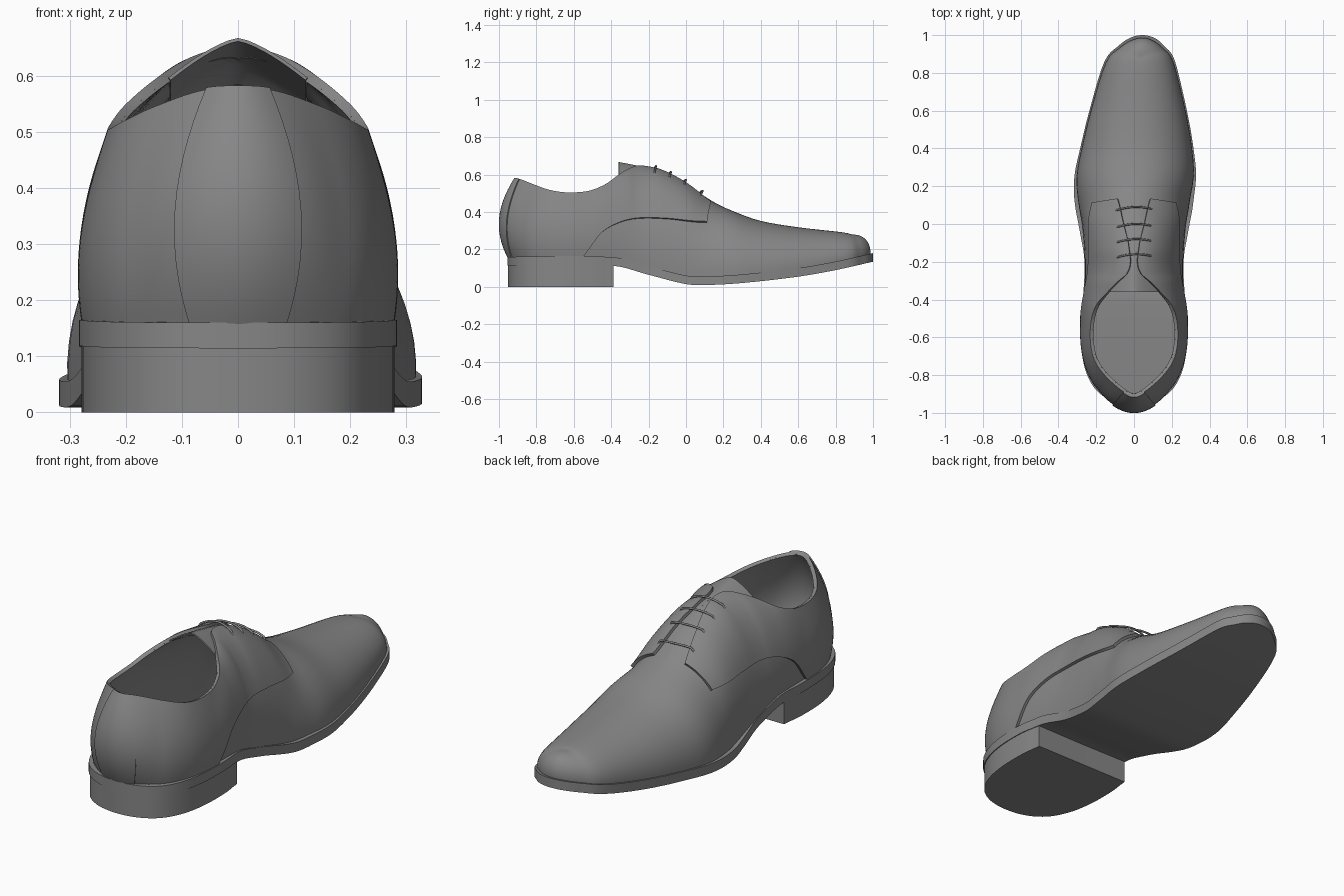
import bpy, bmesh, math
from mathutils import Vector

if "Cube" in bpy.data.objects:
    bpy.data.objects.remove(bpy.data.objects["Cube"])

leather = bpy.data.materials.new("dark_leather")
leather.diffuse_color = (.24, .24, .24, 1)
leather.use_nodes = True
leather.node_tree.nodes["Principled BSDF"].inputs["Base Color"].default_value = leather.diffuse_color


def curve(pts):
    """Smooth 1D function through ascending (x, value) points, clamped at the ends."""
    n = len(pts)
    slope = []
    for i in range(n):
        a, b = pts[max(i - 1, 0)], pts[min(i + 1, n - 1)]
        slope.append((b[1] - a[1]) / (b[0] - a[0]))

    def f(x):
        if x <= pts[0][0]:
            return pts[0][1]
        for i in range(n - 1):
            (x0, y0), (x1, y1) = pts[i], pts[i + 1]
            if x <= x1:
                h = x1 - x0
                t = (x - x0) / h
                return ((2*t**3 - 3*t*t + 1) * y0 + (t**3 - 2*t*t + t) * h * slope[i]
                        + (3*t*t - 2*t**3) * y1 + (t**3 - t*t) * h * slope[i + 1])
        return pts[-1][1]
    return f


def ring(pts, flip, k):
    """Catmull-Rom around a half outline and its mirror image; flip lists the x components."""
    n = len(pts) - 1

    def get(i):
        i %= 2 * n
        p = list(pts[i if i <= n else 2 * n - i])
        if i > n:
            for c in flip:
                p[c] = -p[c]
        return p
    i = math.floor(k)
    t = k - i
    return [0.5 * (2*b + (c - a)*t + (2*a - 5*b + 4*c - d)*t*t + (3*b - a - 3*c + d)*t**3)
            for a, b, c, d in zip(get(i - 1), get(i), get(i + 1), get(i + 2))]


def bisect(f, lo, hi):
    for _ in range(24):
        m = (lo + hi) / 2
        lo, hi = (m, hi) if f(m) < 0 else (lo, m)
    return (lo + hi) / 2


# shared shape curves along the length
centre = curve([(0.15, 0), (0.4, 0.015), (0.6, 0.022), (0.85, 0.03), (1, 0.045)])
sole_top = curve([(-1, .16), (-.39, .158), (-.2, .11), (0, .06), (.1, .055),
                  (.3, .066), (.6, .1), (.8, .135), (1, .18)])
rise = curve([(-.9, .35), (-.4, .4), (0, .55), (1, .55)])
reach = curve([(-.6, .42), (-.37, .52), (-.2, .53), (.1, .55), (1, .56)])
droop = curve([(-.55, .35), (-.37, .15), (-.26, .06), (-.15, 0), (1, 0)])
bulge = curve([(-.93, .08), (-.85, .04), (-.62, .022), (-.37, .022), (-.1, .018), (.2, .01), (1, .008)])

# ribs of the upper: bottom x, y and top x, y, z, from toe to back of heel
RIBS = [(0, .985, 0, .90, .278), (.058, .97, 0, .895, .279), (.115, .93, 0, .88, .281),
        (.178, .855, 0, .83, .292), (.25, .6, 0, .6, .318), (.292, .4, 0, .4, .352),
        (.31, .25, 0, .25, .405), (.292, .10, 0, .14, .458), (.275, 0, 0, 0, .55),
        (.263, -.12, 0, -.12, .61), (.259, -.2, 0, -.2, .632), (.257, -.26, .03, -.26, .635),
        (.257, -.31, .085, -.31, .617), (.259, -.37, .14, -.37, .582), (.262, -.44, .19, -.435, .54),
        (.264, -.52, .215, -.52, .508), (.261, -.63, .217, -.63, .5), (.238, -.74, .195, -.72, .512),
        (.188, -.835, .143, -.795, .537), (.1, -.903, .063, -.868, .565), (0, -.93, 0, -.90, .572)]
N = len(RIBS) - 1


def surface(k, v):
    bx, by, tx, ty, tz = ring(RIBS, (0, 2), k)
    bz = sole_top(by) - .008
    dz = tz - bz
    h = Vector((bx - tx, by - ty, 0))
    out = h.normalized() * bulge(by)
    up = Vector((0, 0, dz))
    b, t = Vector((bx, by, bz)), Vector((tx, ty, tz))
    p1 = b + out + up * rise(by)
    p2 = t + h * reach(by) + out - up * droop(by)
    w = 1 - v
    return b * w**3 + p1 * 3*w*w*v + p2 * 3*w*v*v + t * v**3


def finish(name, bm, thickness=0, side=1, angle=35):
    bmesh.ops.remove_doubles(bm, verts=bm.verts, dist=1e-4)
    for v in bm.verts:
        v.co.x += centre(v.co.y)
    me = bpy.data.meshes.new(name)
    bm.to_mesh(me)
    bm.free()
    me.materials.append(leather)
    ob = bpy.data.objects.new(name, me)
    bpy.context.collection.objects.link(ob)
    bpy.ops.object.select_all(action='DESELECT')
    ob.select_set(True)
    bpy.context.view_layer.objects.active = ob
    if thickness:
        m = ob.modifiers.new("thickness", 'SOLIDIFY')
        m.thickness, m.offset = thickness, side
        bpy.ops.object.modifier_apply(modifier=m.name)
    bpy.ops.object.shade_smooth_by_angle(angle=math.radians(angle))
    return ob


def grid(bm, rows):
    vs = [[bm.verts.new(p) for p in r] for r in rows]
    for a, b in zip(vs, vs[1:]):
        for j in range(len(a) - 1):
            bm.faces.new((a[j], a[j + 1], b[j + 1], b[j]))


def sheet(name, k0, sub, nv, thickness, side, lo=lambda k: 0, hi=lambda k: 1):
    """Panel on the upper from rib k0 around the heel to its mirror rib."""
    bm = bmesh.new()
    rows = []
    for i in range(round((N - k0) * 2 * sub) + 1):
        k = k0 + i / sub
        a, b = lo(k), hi(k)
        rows.append([surface(k, a + (b - a) * j / nv) for j in range(nv + 1)])
    grid(bm, rows)
    return finish(name, bm, thickness, side)


# vamp and lining
sheet("vamp_and_lining", 0, 4, 16, .005, -1)

# lapped side quarters with a curved lower edge and open lacing
edge = curve([(-.56, .15), (-.52, .2), (-.45, .29), (-.35, .345), (-.25, .365),
              (-.1, .362), (.05, .345), (.15, .34)])
lacing = curve([(-.27, 1), (-.2, .965), (-.1, .94), (0, .89), (.12, .82)])


def rib_y(k):
    return ring(RIBS, (0, 2), k)[1]


def lower(k):
    y = rib_y(k)
    return 0 if y < -.555 else bisect(lambda v: surface(k, v).z - edge(y), 0, 1)


sheet("quarters", 7, 8, 14, .014, 1, lower, lambda k: lacing(rib_y(k)))

# strip covering the back seam
sheet("heel_strip", N - .75, 8, 14, .02, 1)

# tongue
crest = curve([(-.36, .664), (-.25, .642), (-.15, .612), (-.05, .51)])
bm = bmesh.new()
grid(bm, [[Vector((.122 * j / 8, y, crest(y) - .07 * abs(j / 8)**1.4)) for j in range(-8, 9)]
          for y in [-.36 + .03 * i for i in range(9)]])
bmesh.ops.recalc_face_normals(bm, faces=bm.faces)
finish("tongue", bm, .006, 0)

# sole outline: half width and y, from toe to heel
OUTLINE = [(0, 1), (.065, .985), (.122, .942), (.187, .86), (.258, .6), (.3, .4), (.322, .25),
           (.312, .1), (.285, -.05), (.262, -.2), (.27, -.39), (.282, -.5), (.28, -.65),
           (.255, -.78), (.2, -.88), (.11, -.938), (0, -.955)]
half = [ring(OUTLINE, (0,), i / 5) for i in range((len(OUTLINE) - 1) * 5 + 1)]


def slab(name, pts, top, bottom):
    bm = bmesh.new()
    rows = []
    for w, y in pts:
        t, b = top(y), bottom(y)
        rows.append([Vector((x, y, z)) for x, z in
                     ((-w, t), (w, t), (w, b), (-w, b), (-w, t))])
    grid(bm, rows)
    bmesh.ops.remove_doubles(bm, verts=bm.verts, dist=1e-4)
    bmesh.ops.dissolve_degenerate(bm, edges=bm.edges, dist=1e-4)
    bmesh.ops.recalc_face_normals(bm, faces=bm.faces)
    return finish(name, bm)


slab("sole", half, sole_top, lambda y: sole_top(y) - .046)
back = [(0, -.39)] + [(max(w - .004, 0), y + .003) for w, y in half if y < -.388]
slab("heel_block", back, lambda y: .118, lambda y: 0)

# laces across the throat
for n, y0 in enumerate((.09, 0, -.08, -.16)):
    cu = bpy.data.curves.new("lace", 'CURVE')
    cu.dimensions = '3D'
    cu.bevel_depth, cu.bevel_resolution = .005, 2
    cu.materials.append(leather)
    sp = cu.splines.new('POLY')
    sp.points.add(14)
    for i, p in enumerate(sp.points):
        s = i / 7 - 1
        x, y = .095 * s, y0 - .014 * s * s + .004 * s
        k = bisect(lambda q: y - surface(q, 1).y, 4, 12)
        v = bisect(lambda q: abs(x) - surface(k, q).x, 0, 1)
        z = surface(k, v).z + (.022 if abs(s) < .95 else .008)
        p.co = (x + centre(y), y, z, 1)
    ob = bpy.data.objects.new("lace_%d" % (n + 1), cu)
    bpy.context.collection.objects.link(ob)
